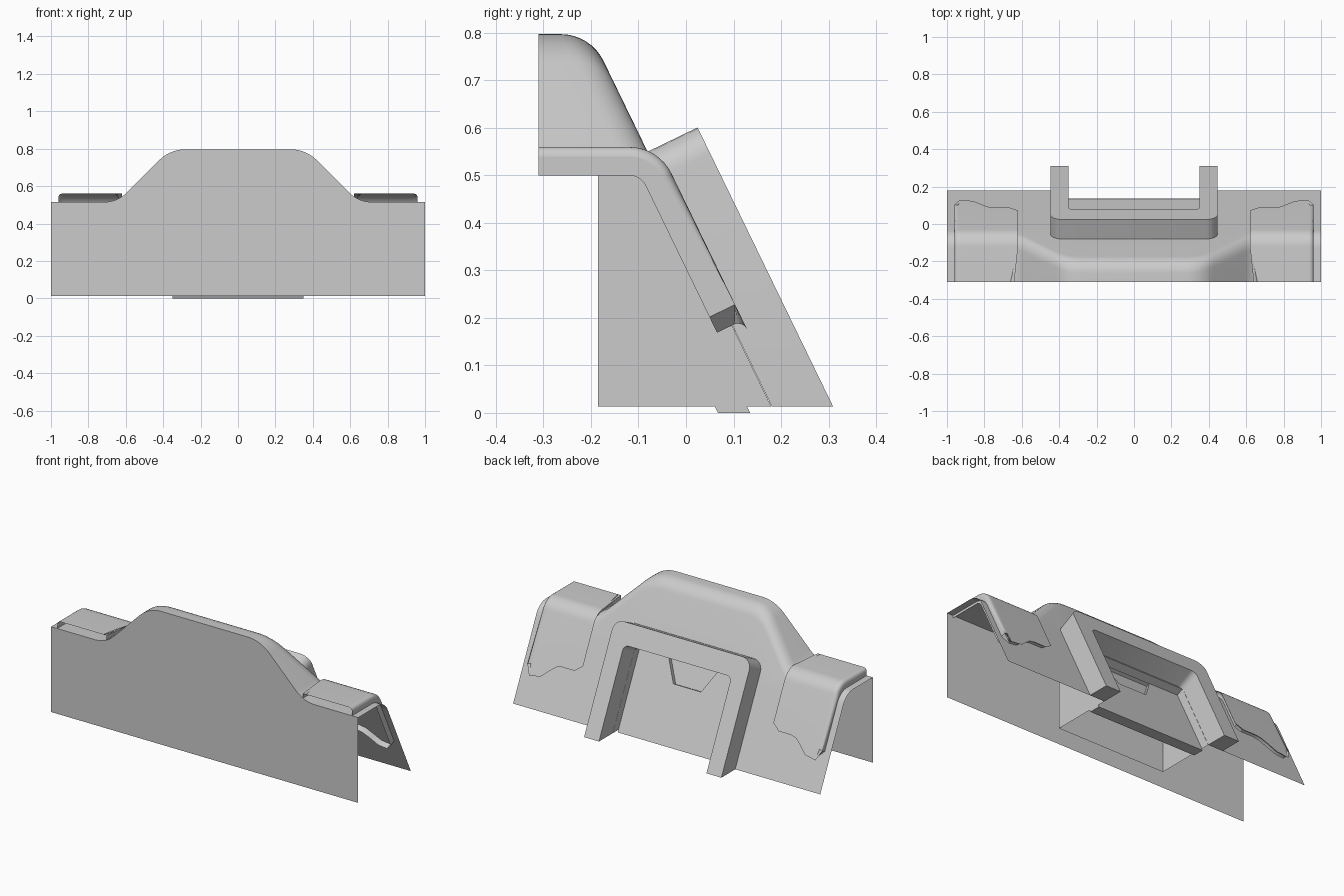
import bpy, bmesh, math
from mathutils import Vector

if "Cube" in bpy.data.objects:
    bpy.data.objects.remove(bpy.data.objects["Cube"])

grey = bpy.data.materials.new("plain_grey")
grey.use_nodes = True
grey.diffuse_color = (0.6, 0.6, 0.6, 1)
grey.node_tree.nodes["Principled BSDF"].inputs["Base Color"].default_value = (0.6, 0.6, 0.6, 1)

FRONT, BASE = -0.31, 0.013
ALONG = Vector((0.437, -0.9))    # down the back slope, in (y, z)
OUT = Vector((0.9, 0.437))       # away from the back slope
SLOPE = 0.4855                   # y lost per unit of height


def slope_y(z, foot=0.186):
    return foot - SLOPE * z


def fillet(a, corner, b, radius, steps=8):
    """Arc points that round the corner between a and b."""
    a, c, b = Vector(a), Vector(corner), Vector(b)
    u, v = (a - c).normalized(), (b - c).normalized()
    half = u.angle(v) / 2
    centre = c + (u + v).normalized() * radius / math.sin(half)
    reach = radius / math.tan(half)
    p, q = c + u * reach - centre, c + v * reach - centre
    turn = p.angle(q)
    return [centre + (p * math.sin(turn * (1 - i / steps)) + q * math.sin(turn * i / steps))
            / math.sin(turn) for i in range(steps + 1)]


def finish(name, bm, smooth=True, mirror=False):
    bmesh.ops.recalc_face_normals(bm, faces=bm.faces)
    mesh = bpy.data.meshes.new(name)
    bm.to_mesh(mesh)
    bm.free()
    obj = bpy.data.objects.new(name, mesh)
    bpy.context.collection.objects.link(obj)
    mesh.materials.append(grey)
    if mirror:
        obj.modifiers.new("Mirror", 'MIRROR')
    bpy.ops.object.select_all(action='DESELECT')
    obj.select_set(True)
    bpy.context.view_layer.objects.active = obj
    if smooth:
        bpy.ops.object.shade_smooth_by_angle(angle=math.radians(35))
    return obj


def grid_faces(bm, grid, keep=lambda pts: True):
    for c0, c1 in zip(grid, grid[1:]):
        for j in range(len(c0) - 1):
            quad = [c0[j], c0[j + 1], c1[j + 1], c1[j]]
            if keep(quad):
                bm.faces.new(quad)


def on_slope(x, s, d):
    """Point on the back slope: s down from the bracket top, d outward."""
    p = Vector((-0.08, 0.55)) + ALONG * s + OUT * d
    return (x, p.x, p.y)


# Shell: front sheet, raised middle and sloping back, open at ends and bottom
LOW, HIGH, HALF = 0.515, 0.797, 0.35
crest = [Vector((0, HIGH))]
crest += fillet((0, HIGH), (0.363, HIGH), (0.645, LOW), 0.2)
crest += fillet((0.363, HIGH), (0.645, LOW), (1, LOW), 0.17)
crest.append(Vector((1, LOW)))
for i, (p, q) in enumerate(zip(crest, crest[1:])):
    if p.x < HALF < q.x:
        crest.insert(i + 1, p.lerp(q, (HALF - p.x) / (q.x - p.x)))
        break
crest = [Vector((-p.x, p.y)) for p in reversed(crest[1:])] + crest
OPEN_TOP = 0.436
bm = bmesh.new()
grid = []
for x, h in crest:
    foot = (slope_y(BASE), BASE)
    rows = [(FRONT, BASE), (FRONT, h)]
    rows += fillet((FRONT, h), (slope_y(h), h), foot, 0.1)
    rows += [(slope_y(OPEN_TOP), OPEN_TOP), foot]
    grid.append([bm.verts.new((x, y, z)) for y, z in rows])


def outside_opening(quad):
    return not (all(abs(v.co.x) < HALF + 0.001 for v in quad)
                and all(v.co.z < OPEN_TOP + 0.001 for v in quad)
                and all(v.co.y > FRONT + 0.01 for v in quad))


grid_faces(bm, grid, outside_opening)
finish("shell", bm)

# Shoulder pads: hollow caps folded over the top edge, stepped at the lower end
ends = [(0.64, 0.30), (0.672, 0.278), (0.75, 0.278), (0.79, 0.268), (0.83, 0.238),
        (0.87, 0.204), (0.925, 0.195), (0.96, 0.228)]
THICK, TOP = 0.06, 0.56
outer_foot = 0.214
inner_foot = outer_foot - THICK * (OUT.x + OUT.y * SLOPE)
bm = bmesh.new()
outer, inner = [], []
for x, z in ends:
    tip = Vector((slope_y(z, outer_foot), z))
    low_tip = tip - OUT * THICK
    for cols, height, foot, end, r in ((outer, TOP, outer_foot, tip, 0.1),
                                       (inner, TOP - THICK, inner_foot, low_tip, 0.04)):
        rows = [Vector((FRONT, height))]
        rows += fillet((FRONT, height), (slope_y(height, foot), height), end, r)
        rows.append(end)
        cols.append([bm.verts.new((x, p.x, p.y)) for p in rows])
grid_faces(bm, outer)
grid_faces(bm, [outer[0], inner[0]])
grid_faces(bm, [outer[-1], inner[-1]])
grid_faces(bm, [[c[-1] for c in outer], [c[-1] for c in inner]])
rim_loop = outer[0] + [c[-1] for c in outer[1:-1]] + outer[-1][::-1]
rim = [bm.edges.get(pair) for pair in zip(rim_loop, rim_loop[1:])]
bmesh.ops.delete(bm, geom=[v for v in bm.verts if not v.link_faces], context='VERTS')
bmesh.ops.bevel(bm, geom=rim, offset=0.02, segments=4, profile=0.5,
                affect='EDGES', clamp_overlap=True)
finish("shoulder_pads", bm, mirror=True)

# Bracket: arch standing out from the slope, with legs cut level at the foot
DEPTH, WIDE, BAR = 0.116, 0.447, 0.12
half = [(HALF, None)] + fillet((HALF, 1), (HALF, BAR), (0, BAR), 0.03, 5)
edge = fillet((0, 0), (WIDE, 0), (WIDE, 1), 0.06, 6) + [(WIDE, None)]
outline = [(-x, s) for x, s in reversed(edge)] + edge
outline += [(x, s) for x, s in half] + [(-x, s) for x, s in reversed(half)]
bm = bmesh.new()
rings = []
for d in (0, DEPTH):
    level = (0.55 + OUT.y * d - BASE) / 0.9
    rings.append([bm.verts.new(on_slope(x, level if s is None else s, d)) for x, s in outline])
    bm.faces.new(rings[-1])
grid_faces(bm, [r + r[:1] for r in rings])
finish("bracket", bm)

# Inner box: open below, running from the recess to behind the front sheet
BACK, CEILING = -0.185, 0.5
bm = bmesh.new()
section = [(slope_y(BASE), BASE), (slope_y(CEILING), CEILING), (BACK, CEILING), (BACK, BASE)]
sides = [[bm.verts.new((x, y, z)) for y, z in section] for x in (-HALF, HALF)]
for side in sides:
    bm.faces.new(side)
grid_faces(bm, [s[1:] for s in sides])
finish("inner_box", bm, smooth=False)

# Recess lintel: short wall from the bracket bar back to the recessed panel
bm = bmesh.new()
bm.faces.new([bm.verts.new(on_slope(x, BAR + 0.003, d))
              for x, d in ((-HALF, 0), (HALF, 0), (HALF, -0.05), (-HALF, -0.05))])
finish("recess_lintel", bm, smooth=False)

# Recessed panel with a tapered finger pocket
FOOT = 0.135


def panel_ring(points, inset):
    return [bm.verts.new((x, slope_y(z, FOOT) - OUT.x * inset, z - OUT.y * inset))
            for x, z in points]


bm = bmesh.new()
plate = [(-HALF, 0), (HALF, 0), (HALF, CEILING), (-HALF, CEILING)]
pocket = [(-0.09, 0.30), (0.09, 0.30), (0.165, 0.425), (-0.165, 0.425)]
back = [bm.verts.new((x, slope_y(z, FOOT) - 0.068, z)) for x, z in plate]
rings = [back, panel_ring(plate, 0), panel_ring(pocket, 0), panel_ring(pocket, 0.025)]
grid_faces(bm, [r + r[:1] for r in rings])
bm.faces.new(rings[0])
bm.faces.new(rings[-1])
finish("recessed_panel", bm, smooth=False)
